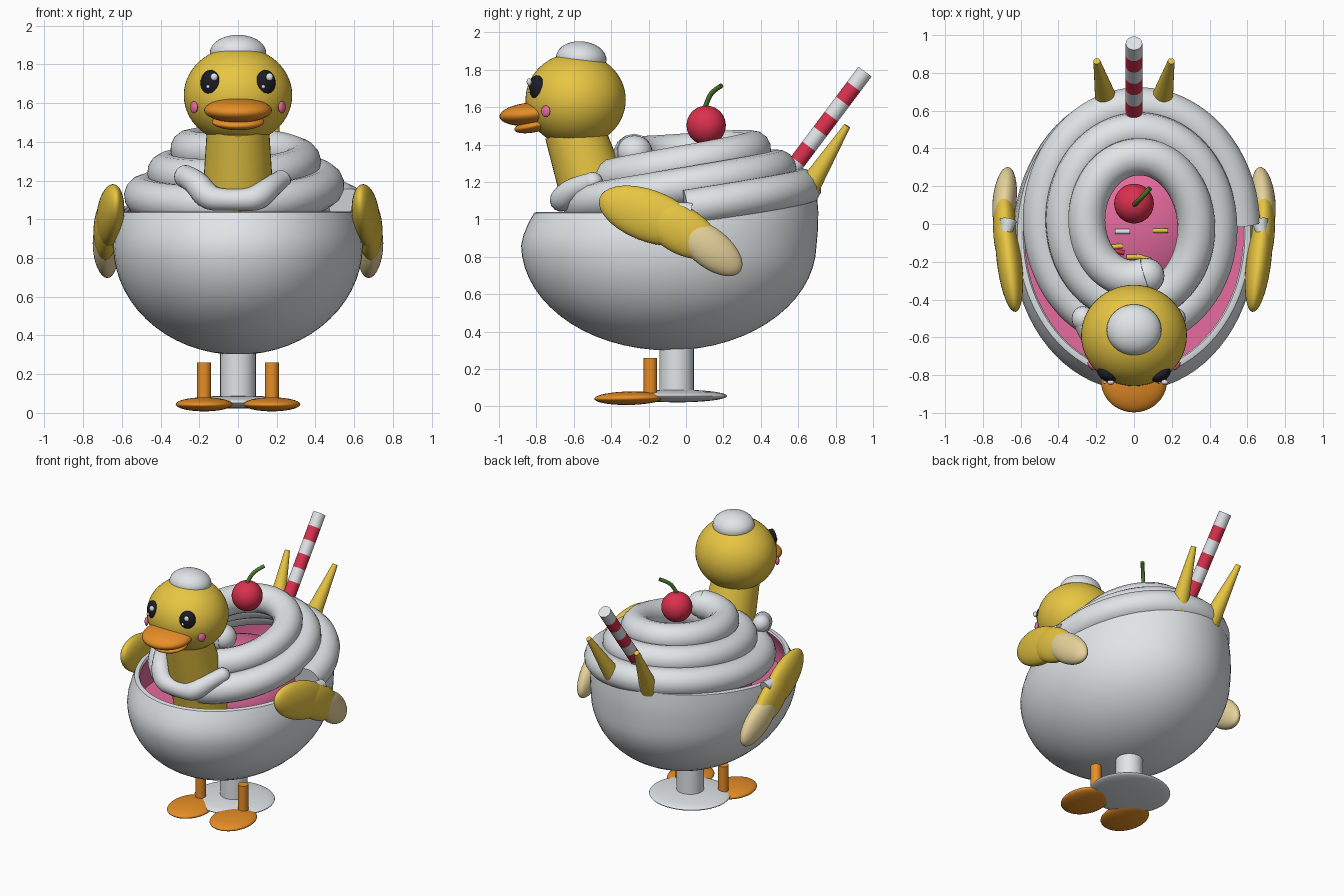
import bpy, bmesh, math
from mathutils import Vector

if "Cube" in bpy.data.objects:
    bpy.data.objects.remove(bpy.data.objects["Cube"])

def mat(name, r, g, b):
    m = bpy.data.materials.new(name)
    m.diffuse_color = (r, g, b, 1)
    m.use_nodes = True
    m.node_tree.nodes["Principled BSDF"].inputs["Base Color"].default_value = m.diffuse_color
    return m

WHITE = mat("white", .76, .79, .81)
YELLOW = mat("yellow", .80, .56, .055)
ORANGE = mat("orange", .80, .27, .02)
RED = mat("red", .70, .03, .075)
PINK = mat("pink", .84, .155, .37)
CREAM = mat("cream", .80, .65, .33)
GREEN = mat("green", .085, .2, .03)
BLACK = mat("black", .012, .012, .02)

def finish(o, name, *mats):
    o.name = name
    for m in mats:
        o.data.materials.append(m)
    bpy.ops.object.select_all(action='DESELECT')
    o.select_set(True)
    bpy.context.view_layer.objects.active = o
    bpy.ops.object.shade_smooth_by_angle(angle=math.radians(40))
    return o

def ball(name, loc, size, m, rot=(0, 0, 0), seg=40):
    bpy.ops.mesh.primitive_uv_sphere_add(segments=seg, ring_count=seg // 2, location=loc, rotation=rot)
    o = bpy.context.object
    o.scale = size
    return finish(o, name, m)

def rod(name, a, b, r1, r2, m, seg=28):
    a, b = Vector(a), Vector(b)
    d = b - a
    bpy.ops.mesh.primitive_cone_add(vertices=seg, radius1=r1, radius2=r2, depth=d.length, location=(a + b) / 2)
    o = bpy.context.object
    o.rotation_euler = d.to_track_quat('Z', 'Y').to_euler()
    return finish(o, name, m)

def tube(name, pts, r, m, radii=None):
    cu = bpy.data.curves.new(name, 'CURVE')
    cu.dimensions = '3D'
    cu.bevel_depth = r
    cu.bevel_resolution = 5
    cu.use_fill_caps = True
    cu.resolution_u = 5
    s = cu.splines.new('NURBS')
    s.points.add(len(pts) - 1)
    for i, p in enumerate(pts):
        s.points[i].co = (*p, 1)
        s.points[i].radius = radii[i] if radii else 1
    s.use_endpoint_u = True
    s.order_u = 3
    o = bpy.data.objects.new(name, cu)
    bpy.context.collection.objects.link(o)
    bpy.ops.object.select_all(action='DESELECT')
    o.select_set(True)
    bpy.context.view_layer.objects.active = o
    bpy.ops.object.convert(target='MESH')
    return finish(bpy.context.object, name, m)

# Bowl: egg-shaped shell, rim raised towards the back, pink lining
def bowl():
    N, RIM = 72, 1.035
    rings = []
    for i in range(1, 19):
        rings.append((.87 - .57 * math.cos(i / 18 * math.radians(106.8)), 0))
    rings += [(RIM + .004, .012), (RIM + .004, .03), (RIM - .008, .042)]
    rings += [(z, .045) for z in (.98, .92, .86, .80)]
    bm = bmesh.new()
    loops = []
    for z, inset in rings:
        k = math.sqrt(max(0, 1 - ((.87 - min(z, RIM)) / .57) ** 2))
        cy = -.092 + .22 * max(0, z - .87)
        loop = []
        for j in range(N):
            a = math.tau * j / N
            lift = .1 * max(0, math.sin(a)) * max(0, (z - .87) / .17)
            loop.append(bm.verts.new(((.645 * k - inset) * math.cos(a),
                                      cy + (.79 * k - inset) * math.sin(a), z + lift)))
        loops.append(loop)
    for i, (lo, hi) in enumerate(zip(loops, loops[1:])):
        for j in range(N):
            f = bm.faces.new((lo[j], lo[(j + 1) % N], hi[(j + 1) % N], hi[j]))
            f.material_index = 1 if i >= 20 else 0
    bm.faces.new(loops[0][::-1])
    bm.faces.new(loops[-1]).material_index = 1
    me = bpy.data.meshes.new("bowl")
    bm.to_mesh(me)
    bm.free()
    o = bpy.data.objects.new("bowl", me)
    bpy.context.collection.objects.link(o)
    finish(o, "bowl", WHITE, PINK)

bowl()

# Stem and flared base
rod("stem", (0, -.05, .05), (0, -.05, .34), .092, .092, WHITE, 32)
ball("base", (0, -.045, .056), (.28, .265, .034), WHITE)

# Ice cream scoop and sprinkles under the whipped cream
ball("scoop", (0, 0, .9), (.44, .46, .3), PINK)
for x, y, t, m in ((-.06, -.04, 0, WHITE), (.14, -.035, 0, YELLOW), (-.1, -.12, .1, YELLOW),
                   (-.09, -.145, -.2, RED), (.0, -.175, 0, YELLOW), (.05, -.18, -.3, YELLOW)):
    z = .9 + .3 * math.sqrt(1 - (x / .44) ** 2 - (y / .46) ** 2)
    v = Vector((.04 * math.cos(t), .04 * math.sin(t), 0))
    p = Vector((x, y, z))
    rod("sprinkle", p - v, p + v, .013, .013, m, 10)

# Whipped cream spiral, tilted up towards the back
pts, STEPS, TURNS = [], 112, 2.79
for i in range(STEPS + 1):
    t = TURNS * i / STEPS
    a = math.tau * t
    y = (.66 - .135 * t) * math.sin(a)
    pts.append(((.56 - .12 * t) * math.cos(a) + .01, y, 1.06 + .12 * t + .13 * y))
tube("whipped_cream", pts, .1, WHITE)
ball("cream_tip", pts[-1], (.095, .095, .09), WHITE, seg=24)

# Cream collar around the neck, with rounded ends
collar = [(-.27, -.5, 1.22), (-.22, -.6, 1.2), (-.16, -.65, 1.11), (-.06, -.67, 1.1),
          (.04, -.67, 1.1), (.1, -.66, 1.11), (.17, -.6, 1.17), (.22, -.5, 1.2)]
tube("cream_collar", collar, .065, WHITE, [.9, 1, 1.05, .85, .9, 1.05, .9, .8])
ball("collar_end", collar[0], (.06, .065, .06), WHITE, seg=20)
ball("collar_end", collar[-1], (.053, .055, .053), WHITE, seg=20)

# Neck, head, beak
rod("neck", (0, -.4, .86), (0, -.6, 1.48), .2, .16, YELLOW, 40)
ball("head", (0, -.59, 1.64), (.28, .268, .25), YELLOW, seg=56)
ball("head_cream", (0, -.56, 1.86), (.145, .135, .092), WHITE, (math.radians(-5), 0, 0))
ball("upper_beak", (0, -.83, 1.563), (.175, .168, .062), ORANGE, (math.radians(5), 0, 0))
ball("lower_beak", (0, -.805, 1.503), (.135, .115, .036), ORANGE, (math.radians(12), 0, 0))

# Cherry with stalk
ball("cherry", (0, .108, 1.503), (.105, .105, .105), RED)
tube("cherry_stalk", [(0, .1, 1.59), (.015, .115, 1.64), (.045, .145, 1.69), (.085, .19, 1.715)], .013, GREEN)

# Striped straw
tip, axis, band = Vector((0, .957, 1.79)), Vector((0, .6, .8)).normalized(), .1
for i in range(9):
    rod("straw_band", tip - axis * band * (i + 1), tip - axis * band * i, .044, .044, RED if i % 2 else WHITE)

# Mirrored parts
for s in (-1, 1):
    tilt = math.radians
    ball("eye", (s * .143, -.797, 1.705), (.056, .035, .066), BLACK, (0, 0, s * tilt(32)), 28)
    ball("eye_glint", (s * .143 + .02, -.838, 1.735), (.019, .014, .02), WHITE, seg=16)
    ball("eye_glint_small", (s * .143 - .012, -.838, 1.685), (.01, .008, .01), WHITE, seg=12)
    ball("cheek", (s * .227, -.75, 1.578), (.028, .014, .031), PINK, (0, 0, s * tilt(56)), 20)
    # Layered wing feathers
    ball("wing_upper", (s * .66, -.2, 1.02), (.066, .28, .138), YELLOW, (tilt(-20), 0, -s * tilt(7)))
    ball("wing_middle", (s * .683, -.03, .945), (.063, .23, .125), YELLOW, (tilt(-30), 0, -s * tilt(2)))
    ball("wing_tip", (s * .685, .125, .85), (.063, .21, .105), CREAM, (tilt(-38), 0, s * tilt(6)))
    rod("wing_cream", (s * .665, .02, 1.045), (s * .69, -.125, 1.085), .045, .01, WHITE, 12)
    # Tail feathers
    rod("tail_feather", (s * .14, .63, 1.13), (s * .197, .862, 1.5), .065, .018, YELLOW)
    # Legs and feet
    rod("leg", (s * .175, -.19, .04), (s * .175, -.19, .26), .036, .036, ORANGE)
    ball("foot", (s * .175, -.305, .044), (.147, .185, .036), ORANGE, (tilt(1), 0, 0))
